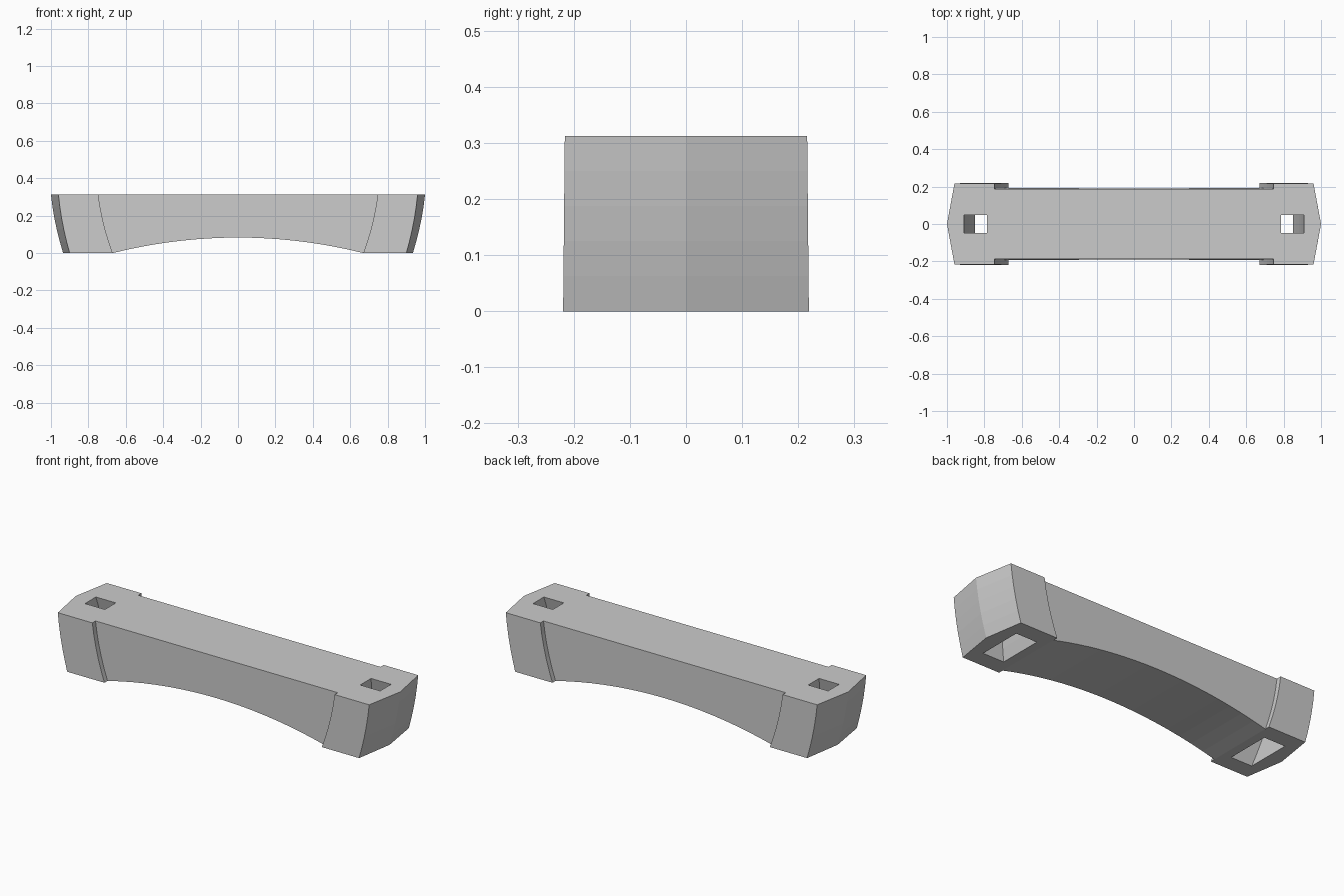
import bpy, bmesh, math

if "Cube" in bpy.data.objects:
    bpy.data.objects.remove(bpy.data.objects["Cube"])

H = 0.312          # overall height
LEVELS = 6         # rings up the curved ends
ARC = 18           # segments of the arched underside
RISE, SPAN = 0.083, 0.67

bm = bmesh.new()


def mix(a, b, t):
    return a + (b - a) * t


def body_y(z):
    return mix(0.192, 0.188, z / H)


def bow(bottom, top, t):
    """Sideways position of a bowed vertical edge."""
    u = 1 - t
    return top - (top - bottom) * (0.5 * u + 0.5 * u * u)


def strip(rings, closed):
    """Bridge consecutive rings of vertices with quads."""
    n = len(rings[0])
    for lo, hi in zip(rings, rings[1:]):
        for i in range(n if closed else n - 1):
            j = (i + 1) % n
            bm.faces.new((lo[i], lo[j], hi[j], hi[i]))


def end_block(s):
    """Flared pointed block with a tapered through-socket; returns its body joints."""
    shell, socket = [], []
    for k in range(LEVELS):
        t = k / (LEVELS - 1)
        z = H * t
        xi, xo, xt = bow(0.67, 0.747, t), bow(0.90, 0.96, t), bow(0.935, 1.0, t)
        yb, ys = body_y(z), mix(0.219, 0.216, t)
        outline = [(xi, yb), (xi, ys), (xo, ys), (xt, 0), (xo, -ys), (xi, -ys), (xi, -yb)]
        shell.append([bm.verts.new((s * x, y, z)) for x, y in outline])
        hi, ho, hy = bow(0.72, 0.787, t), bow(0.85, 0.91, t), mix(0.125, 0.048, t)
        hole = [(hi, hy), (ho, hy), (ho, -hy), (hi, -hy)]
        socket.append([bm.verts.new((s * x, y, z)) for x, y in hole])
    strip(shell, False)
    strip(socket, True)
    # top and bottom faces around the socket
    for ring, hole in ((shell[0], socket[0]), (shell[-1], socket[-1])):
        F, A, B, T, C, D, E = ring
        a, b, c, d = hole
        for f in ((F, A, B, b, a), (B, T, C, c, b), (C, D, E, d, c), (E, F, a, d)):
            bm.faces.new(f)
    return [r[0] for r in shell], [r[-1] for r in shell]


left_back, left_front = end_block(-1)
right_back, right_front = end_block(1)

# arched underside (circular arc through the block feet)
R = (SPAN ** 2 + RISE ** 2) / (2 * RISE)
back, front = [left_back[0]], [left_front[0]]
for i in range(1, ARC):
    x = mix(-SPAN, SPAN, i / ARC)
    z = math.sqrt(R * R - x * x) - (R - RISE)
    back.append(bm.verts.new((x, body_y(z), z)))
    front.append(bm.verts.new((x, -body_y(z), z)))
back.append(right_back[0])
front.append(right_front[0])
strip([back, front], False)

# body top and long sides
bm.faces.new((left_back[-1], right_back[-1], right_front[-1], left_front[-1]))
for arch, lft, rgt in ((back, left_back, right_back), (front, left_front, right_front)):
    bm.faces.new(arch + rgt[1:] + lft[:0:-1])

bmesh.ops.recalc_face_normals(bm, faces=bm.faces[:])
mesh = bpy.data.meshes.new("arched_beam")
bm.to_mesh(mesh)
bm.free()
bpy.context.collection.objects.link(bpy.data.objects.new("arched_beam", mesh))
